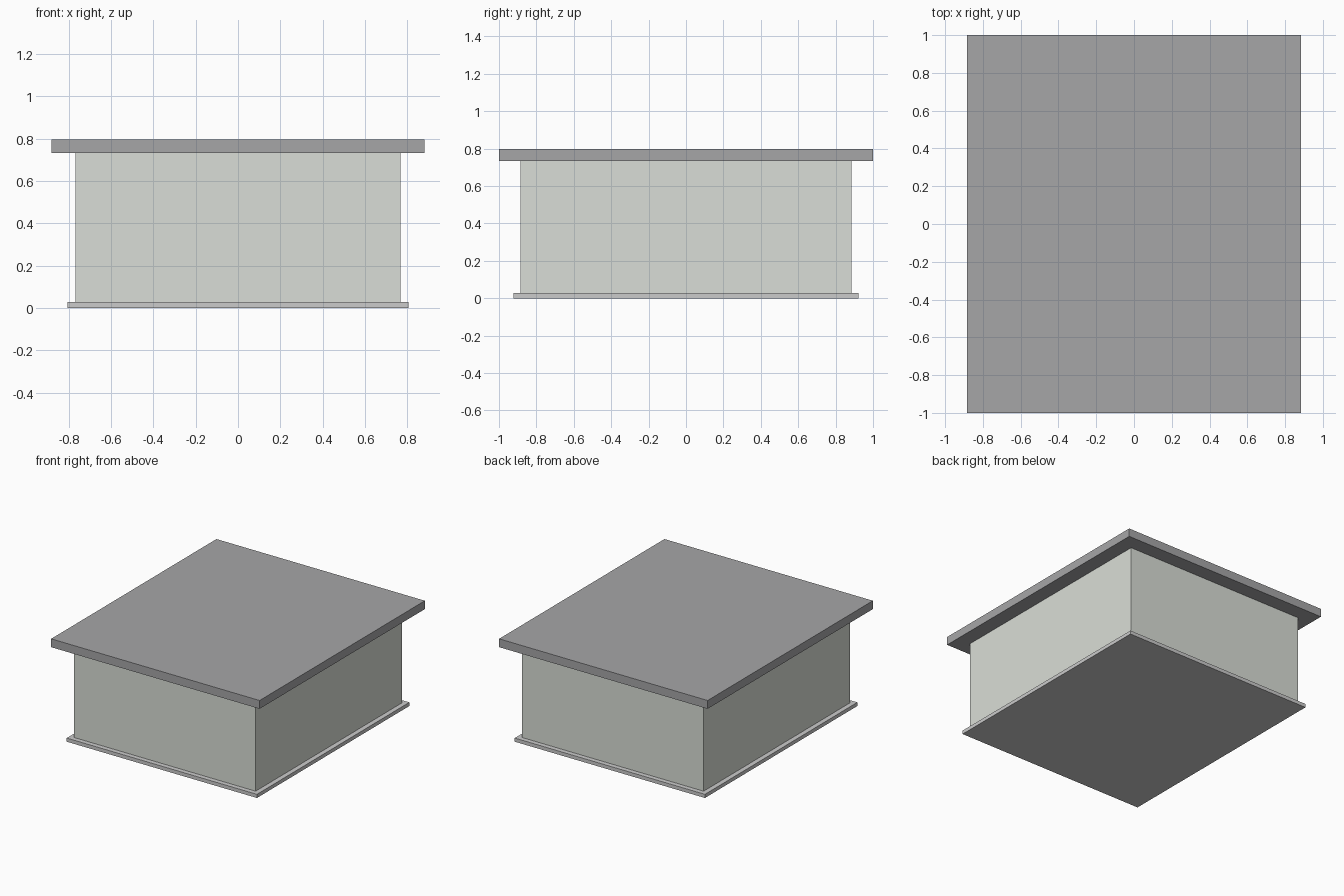
import bpy
import bmesh

if "Cube" in bpy.data.objects:
    bpy.data.objects.remove(bpy.data.objects["Cube"])


def material(name, rgb):
    mat = bpy.data.materials.new(name)
    mat.diffuse_color = (*rgb, 1.0)
    mat.use_nodes = True
    mat.node_tree.nodes["Principled BSDF"].inputs["Base Color"].default_value = mat.diffuse_color
    return mat


def box(name, half_x, half_y, z0, z1, mat):
    """Flat-faced box centred on the z axis between heights z0 and z1."""
    bm = bmesh.new()
    bmesh.ops.create_cube(bm, size=2.0)
    for v in bm.verts:
        v.co.x *= half_x
        v.co.y *= half_y
        v.co.z = z1 if v.co.z > 0 else z0
    mesh = bpy.data.meshes.new(name)
    bm.to_mesh(mesh)
    bm.free()
    mesh.materials.append(mat)
    obj = bpy.data.objects.new(name, mesh)
    bpy.context.collection.objects.link(obj)
    return obj


wall_paint = material("wall_paint", (0.70, 0.73, 0.68))
roof_grey = material("roof_grey", (0.38, 0.38, 0.39))
base_grey = material("base_grey", (0.66, 0.66, 0.67))

# Thin foundation slab
box("foundation_slab", 0.806, 0.922, 0.0, 0.028, base_grey)
# Main body
box("walls", 0.769, 0.885, 0.028, 0.733, wall_paint)
# Overhanging flat roof
box("flat_roof", 0.883, 1.0, 0.733, 0.797, roof_grey)
